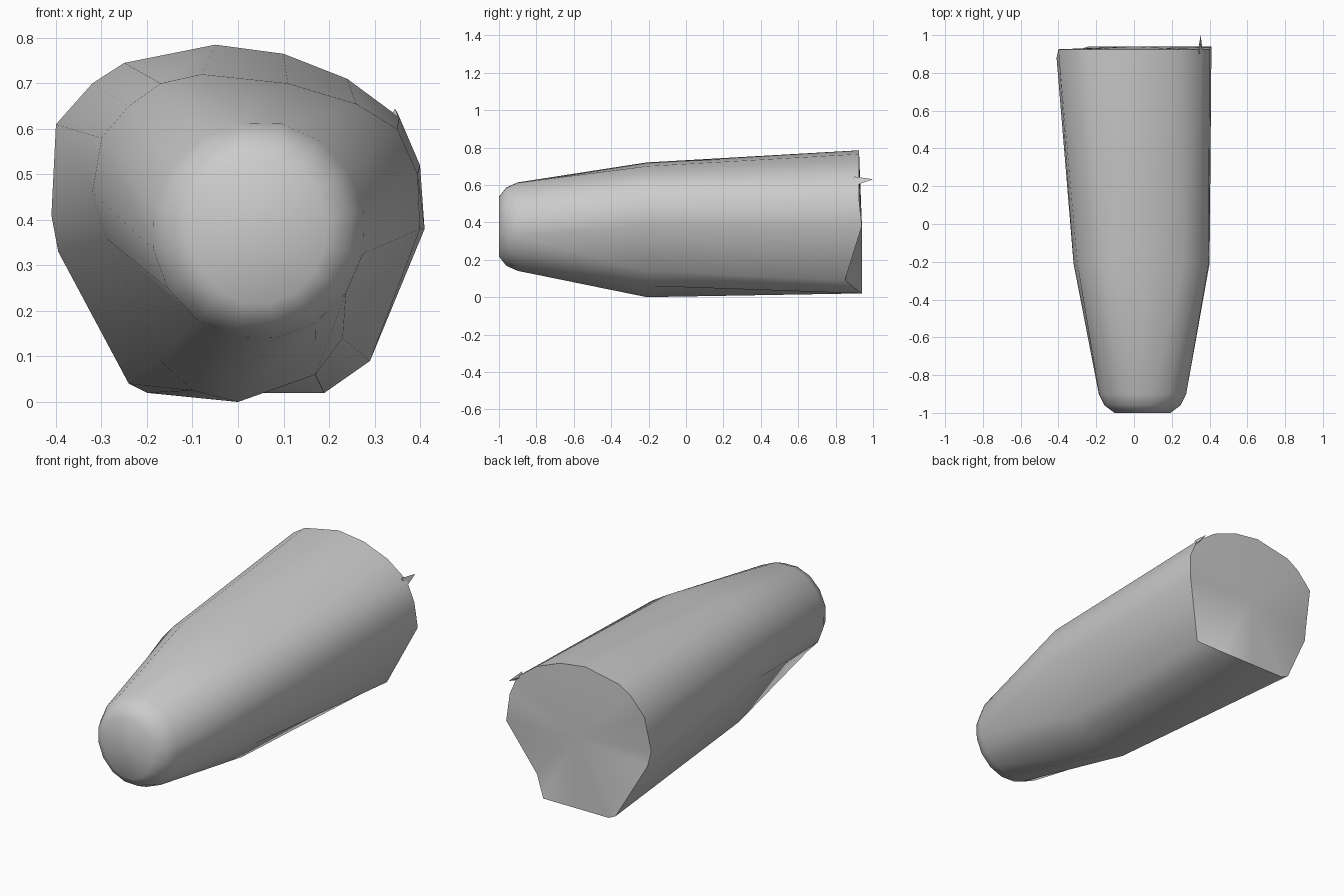
import bpy, bmesh, math
from mathutils import Vector

if "Cube" in bpy.data.objects:
    bpy.data.objects.remove(bpy.data.objects["Cube"])

def finish(name, bm, angle):
    bmesh.ops.recalc_face_normals(bm, faces=bm.faces)
    me = bpy.data.meshes.new(name)
    bm.to_mesh(me)
    bm.free()
    ob = bpy.data.objects.new(name, me)
    bpy.context.collection.objects.link(ob)
    bpy.ops.object.select_all(action='DESELECT')
    ob.select_set(True)
    bpy.context.view_layer.objects.active = ob
    bpy.ops.object.shade_smooth_by_angle(angle=math.radians(angle))
    return ob

# cross-sections (x, z), clockwise from the top as seen from the front
BACK = [(-.05, .785), (.10, .765), (.24, .71), (.355, .625), (.40, .52), (.41, .38),
        (.29, .09), (.19, .02), (0, .02), (-.20, .02), (-.24, .04), (-.395, .33),
        (-.41, .41), (-.40, .61), (-.32, .70), (-.25, .745)]
MID = [(-.08, .72), (.11, .70), (.26, .655), (.35, .60), (.395, .50), (.40, .38),
       (.23, .14), (.17, .06), (0, 0), (-.10, .025), (-.17, .09), (-.29, .36),
       (-.32, .46), (-.30, .58), (-.24, .65), (-.17, .70)]
N = len(BACK)

def nose(y, rx, rz):
    pts = []
    for i in range(N):
        a = math.radians(100 - 360 * i / N)
        pts.append((.045 + rx * math.cos(a), y, .377 + rz * math.sin(a)))
    return pts

# slightly uneven rear rim
rear_y = {5: .94, 6: .85, 7: .94, 8: .94, 9: .94, 10: .94, 11: .89, 12: .88}
rings = [nose(-1, .15, .163), nose(-.96, .205, .213), nose(-.90, .235, .24),
         [(x, -.21, z) for x, z in MID],
         [(x, rear_y.get(i, .925), z) for i, (x, z) in enumerate(BACK)]]

# tapered body
bm = bmesh.new()
loops = [[bm.verts.new(p) for p in r] for r in rings]
for a, b in zip(loops, loops[1:]):
    for i in range(N):
        j = (i + 1) % N
        bm.faces.new((a[i], a[j], b[j], b[i]))
for loop, centre in ((loops[0], (.045, -1, .377)), (loops[-1], (0, .94, .40))):
    c = bm.verts.new(centre)
    for i in range(N):
        bm.faces.new((loop[i], loop[(i + 1) % N], c))
finish("tapered_body", bm, 70)

# small sliver sticking out of the rear rim
bm = bmesh.new()
tip = bm.verts.new((.353, 1, .63))
base = [bm.verts.new(p) for p in ((.335, .90, .625), (.365, .90, .595), (.345, .90, .645))]
for i in range(3):
    bm.faces.new((base[i], base[(i + 1) % 3], tip))
bm.faces.new(base)
finish("rim_sliver", bm, 30)
